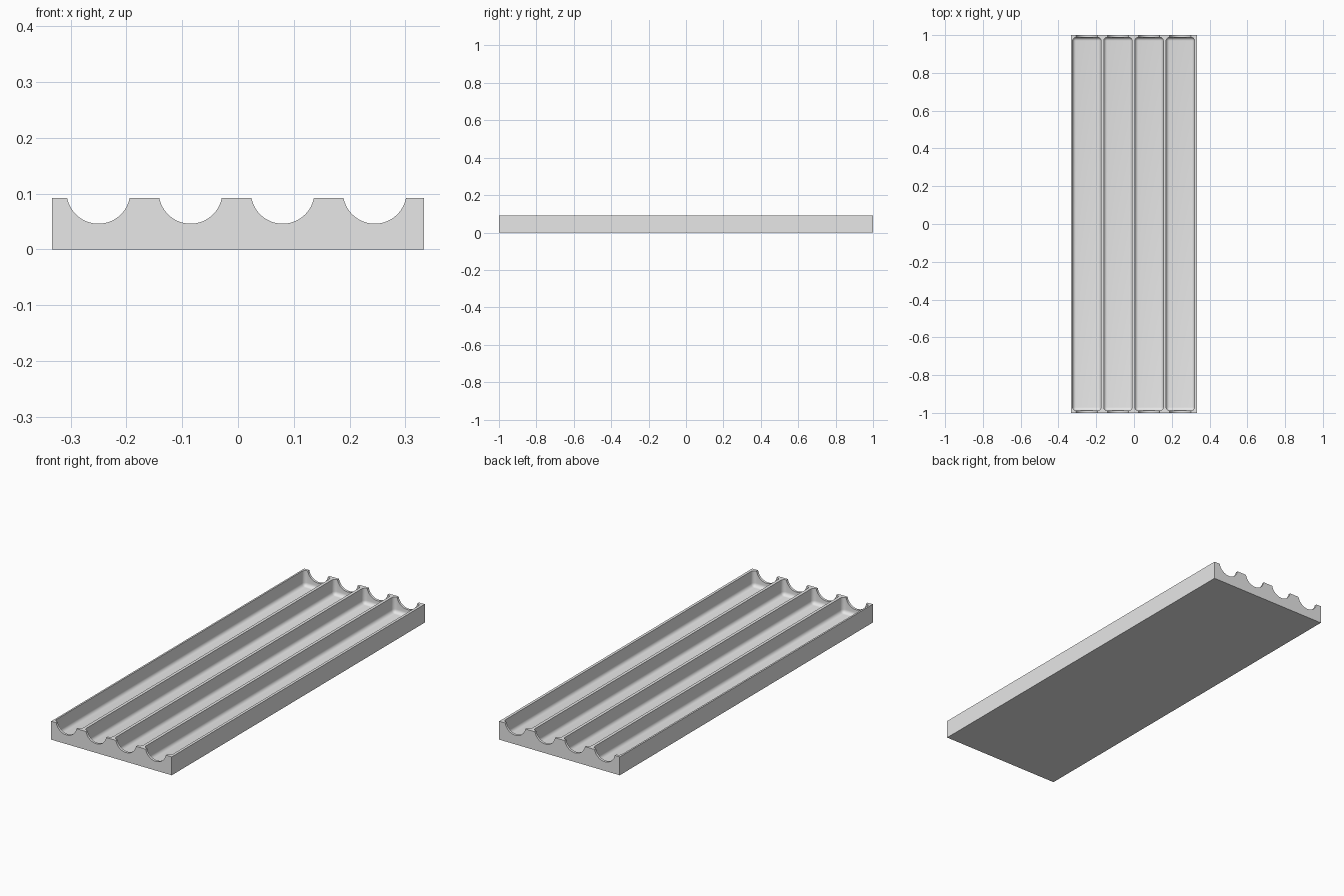
import bpy
import bmesh
from math import pi
from mathutils import Matrix

WIDTH, LENGTH, HEIGHT = 0.667, 2.0, 0.092
FLOOR = 0.014
CENTRES = [-0.25 + 0.165 * i for i in range(4)]

default = bpy.data.objects.get("Cube")
if default:
    bpy.data.objects.remove(default, do_unlink=True)

grey = bpy.data.materials.new("light grey")
grey.use_nodes = True
colour = (0.8, 0.8, 0.8, 1)
grey.diffuse_color = colour
grey.node_tree.nodes["Principled BSDF"].inputs["Base Color"].default_value = colour


def to_object(bm, name):
    mesh = bpy.data.meshes.new(name)
    bmesh.ops.recalc_face_normals(bm, faces=bm.faces)
    bm.to_mesh(mesh)
    bm.free()
    mesh.materials.append(grey)
    obj = bpy.data.objects.new(name, mesh)
    bpy.context.collection.objects.link(obj)
    return obj


def box(name, size, centre, rounding=0):
    bm = bmesh.new()
    bmesh.ops.create_cube(bm, size=1, matrix=Matrix.Translation(centre) @ Matrix.Diagonal((*size, 1)))
    if rounding:
        bmesh.ops.bevel(bm, geom=bm.edges[:], offset=rounding, segments=6,
                        profile=0.5, affect='EDGES')
    return to_object(bm, name)


def rod(name, radius, x, z):
    bm = bmesh.new()
    bmesh.ops.create_cone(bm, cap_ends=True, segments=64, radius1=radius, radius2=radius,
                          depth=LENGTH + 0.2,
                          matrix=Matrix.Translation((x, 0, z)) @ Matrix.Rotation(pi / 2, 4, 'X'))
    return to_object(bm, name)


def carve(target, cutter):
    cutter.hide_render = True
    mod = target.modifiers.new("carve", 'BOOLEAN')
    mod.operation = 'DIFFERENCE'
    mod.solver = 'EXACT'
    mod.object = cutter
    bpy.context.view_layer.objects.active = target
    bpy.ops.object.modifier_apply(modifier=mod.name)
    bpy.data.objects.remove(cutter, do_unlink=True)


# Solid slab
tray = box("channel_tray", (WIDTH, LENGTH, HEIGHT), (0, 0, HEIGHT / 2))

# Rounded troughs, with a round notch through both end walls of each
for x in CENTRES:
    carve(tray, box("trough_cutter", (0.15, 1.976, 0.2), (x, 0, FLOOR + 0.1), 0.018))
    carve(tray, rod("notch_cutter", 0.057, x, 0.103))

# Smooth fillets, sharp rims
bpy.ops.object.select_all(action='DESELECT')
tray.select_set(True)
bpy.context.view_layer.objects.active = tray
bpy.ops.object.shade_smooth_by_angle(angle=pi / 6)
